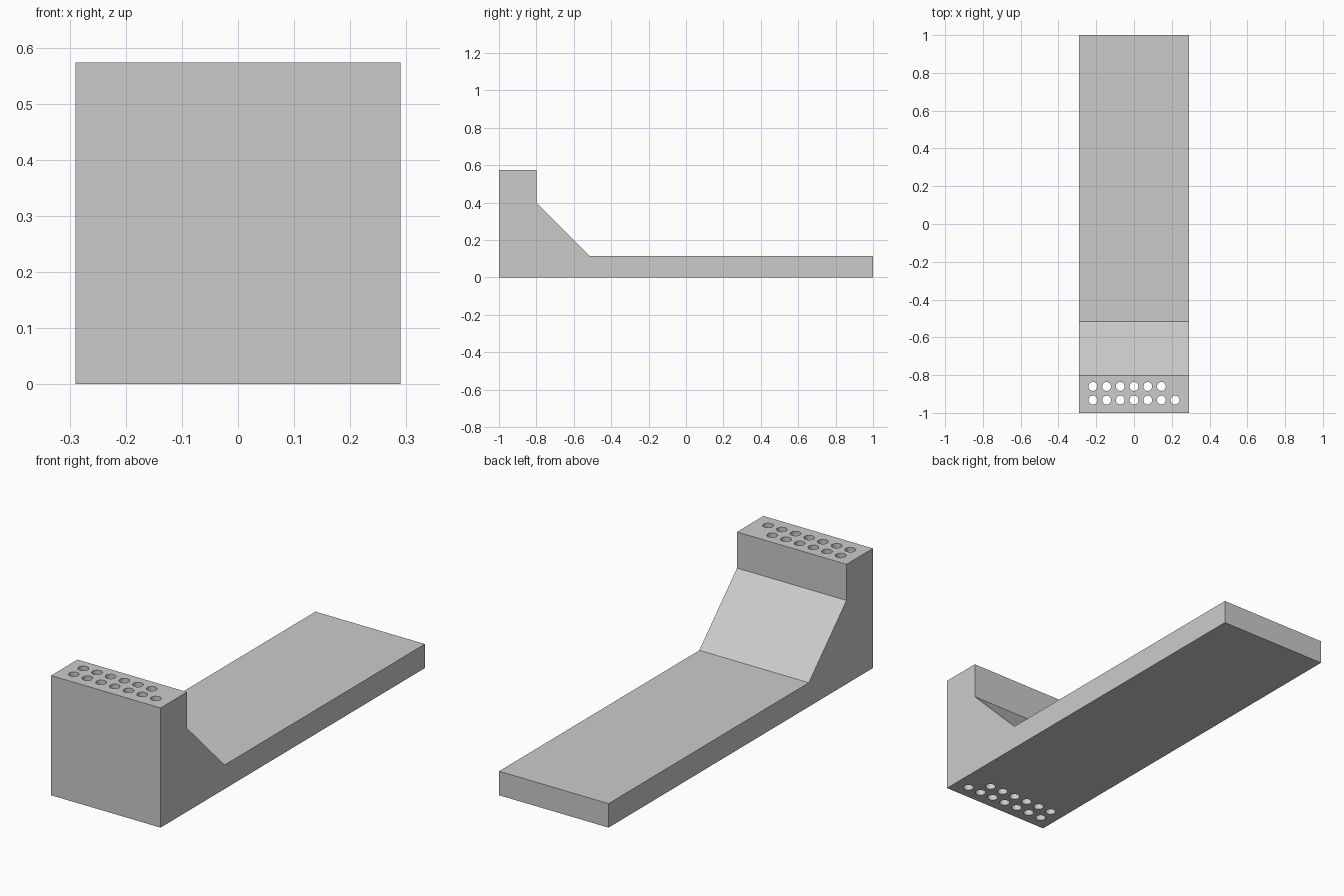
import bpy, bmesh
from mathutils import Matrix

if "Cube" in bpy.data.objects:
    bpy.data.objects.remove(bpy.data.objects["Cube"])

WIDTH, HEIGHT = 0.58, 0.573
HOLE_RADIUS, PITCH = 0.0235, 0.0725

grey = bpy.data.materials.new("plain grey")
grey.use_nodes = True
grey.diffuse_color = (0.6, 0.6, 0.6, 1)
grey.node_tree.nodes["Principled BSDF"].inputs["Base Color"].default_value = grey.diffuse_color


def make_object(name, bm):
    bmesh.ops.recalc_face_normals(bm, faces=bm.faces)
    mesh = bpy.data.meshes.new(name)
    bm.to_mesh(mesh)
    bm.free()
    mesh.materials.append(grey)
    obj = bpy.data.objects.new(name, mesh)
    bpy.context.collection.objects.link(obj)
    return obj


# Body: side profile (y, z) extruded across the width
profile = [(-1, 0), (1, 0), (1, 0.115), (-0.515, 0.115),
           (-0.8, 0.4), (-0.8, HEIGHT), (-1, HEIGHT)]
bm = bmesh.new()
side = bm.faces.new([bm.verts.new((-WIDTH / 2, y, z)) for y, z in profile])
ext = bmesh.ops.extrude_face_region(bm, geom=[side])
bmesh.ops.translate(bm, vec=(WIDTH, 0, 0),
                    verts=[v for v in ext["geom"] if isinstance(v, bmesh.types.BMVert)])
body = make_object("stepped_body", bm)

# Through holes: seven in the front row, six in the back row
bm = bmesh.new()
for count, y in ((7, -0.932), (6, -0.86)):
    for i in range(count):
        bmesh.ops.create_cone(bm, cap_ends=True, segments=24, radius1=HOLE_RADIUS,
                              radius2=HOLE_RADIUS, depth=2,
                              matrix=Matrix.Translation(((i - 3) * PITCH, y, 0)))
cutter = make_object("hole_cutter", bm)
cutter.hide_render = True

drill = body.modifiers.new("drill holes", 'BOOLEAN')
drill.operation = 'DIFFERENCE'
drill.solver = 'EXACT'
drill.object = cutter

# Apply the drilling and smooth the round hole walls
bpy.ops.object.select_all(action='DESELECT')
body.select_set(True)
bpy.context.view_layer.objects.active = body
bpy.ops.object.modifier_apply(modifier=drill.name)
bpy.data.objects.remove(cutter)
bpy.ops.object.shade_smooth_by_angle()
